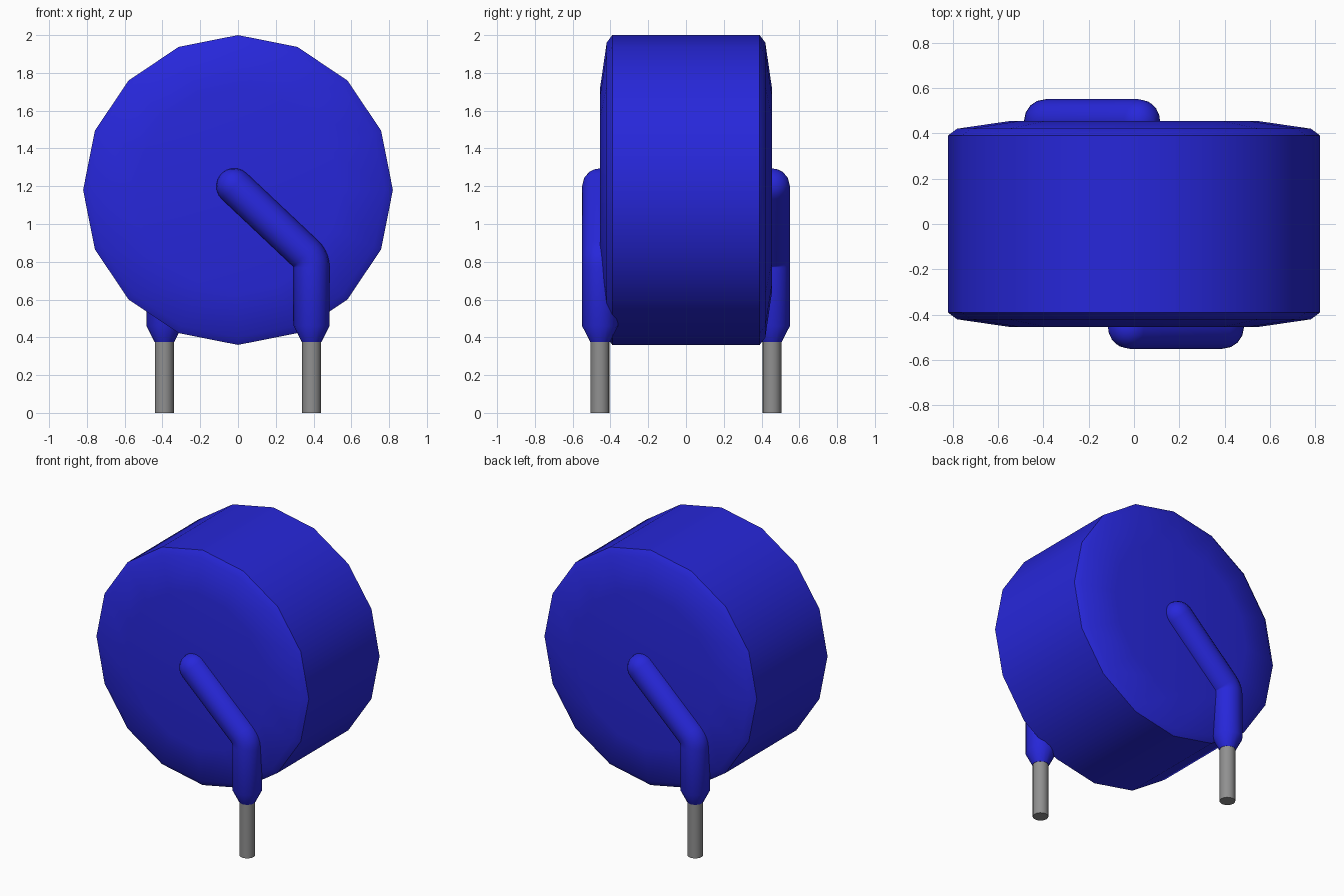
import bpy, bmesh, math
from mathutils import Vector, Matrix

cube = bpy.data.objects.get("Cube")
if cube:
    bpy.data.objects.remove(cube, do_unlink=True)


def material(name, rgb):
    m = bpy.data.materials.new(name)
    m.use_nodes = True
    m.diffuse_color = (*rgb, 1)
    bsdf = next(n for n in m.node_tree.nodes if n.type == 'BSDF_PRINCIPLED')
    bsdf.inputs["Base Color"].default_value = (*rgb, 1)
    return m


BLUE = material("blue coating", (0.02, 0.02, 0.7))
GREY = material("grey metal", (0.28, 0.28, 0.28))


def skin(name, rings, mat, angle=30):
    """Join equal rings of points into a closed, capped tube."""
    bm = bmesh.new()
    loops = [[bm.verts.new(p) for p in ring] for ring in rings]
    n = len(loops[0])
    for a, b in zip(loops, loops[1:]):
        for i in range(n):
            j = (i + 1) % n
            bm.faces.new((a[i], a[j], b[j], b[i]))
    bm.faces.new(loops[0])
    bm.faces.new(loops[-1])
    bmesh.ops.recalc_face_normals(bm, faces=bm.faces)
    mesh = bpy.data.meshes.new(name)
    bm.to_mesh(mesh)
    bm.free()
    mesh.materials.append(mat)
    obj = bpy.data.objects.new(name, mesh)
    bpy.context.collection.objects.link(obj)
    bpy.ops.object.select_all(action='DESELECT')
    obj.select_set(True)
    bpy.context.view_layer.objects.active = obj
    bpy.ops.object.shade_smooth_by_angle(angle=math.radians(angle))
    return obj


def ring(centre, u, v, radius, sides):
    return [centre + radius * (math.cos(t) * u + math.sin(t) * v)
            for t in (2 * math.pi * i / sides for i in range(sides))]


X, Y, Z = Vector((1, 0, 0)), Vector((0, 1, 0)), Vector((0, 0, 1))

# Sixteen-sided disc body with softened rims
half = [(0.455, 0.54), (0.42, 0.78), (0.39, 0.82)]
profile = [(-y, r) for y, r in half] + [(y, r) for y, r in reversed(half)]
skin("disc_body", [ring(Vector((0, y, 1.18)), Z, X, r, 16) for y, r in profile], BLUE)

# Coated lead: domed tip, slanted run, rounded elbow, straight drop, taper
R, LEAD_X, LEAD_Y = 0.095, 0.39, -0.455
tip, pivot = Vector((-0.02, LEAD_Y, 1.2)), Vector((LEAD_X - 0.1, LEAD_Y, 0.77))
bend = math.radians(47)


def side(a):
    return Vector((math.cos(a), 0, math.sin(a)))


along = Vector((math.sin(bend), 0, -math.cos(bend)))
rings = []
for k in range(6):
    a = math.radians(4 + 86 * k / 5)
    rings.append(ring(tip - along * R * math.cos(a), side(bend), Y, R * math.sin(a), 16))
for k in range(6):
    a = bend * (1 - k / 5)
    rings.append(ring(pivot + 0.1 * side(a), side(a), Y, R, 16))
for z, r in ((0.46, R), (0.375, 0.052)):
    rings.append(ring(Vector((LEAD_X, LEAD_Y, z)), X, Y, r, 16))
wire = [ring(Vector((LEAD_X, LEAD_Y, z)), X, Y, 0.05, 16) for z in (0, 0.42)]

# The back lead is the front one turned half way round
for where, turn in (("front", 0), ("back", math.pi)):
    rot = Matrix.Rotation(turn, 3, 'Z')
    skin(where + "_coated_lead", [[rot @ p for p in r] for r in rings], BLUE, 45)
    skin(where + "_bare_wire", [[rot @ p for p in r] for r in wire], GREY)
